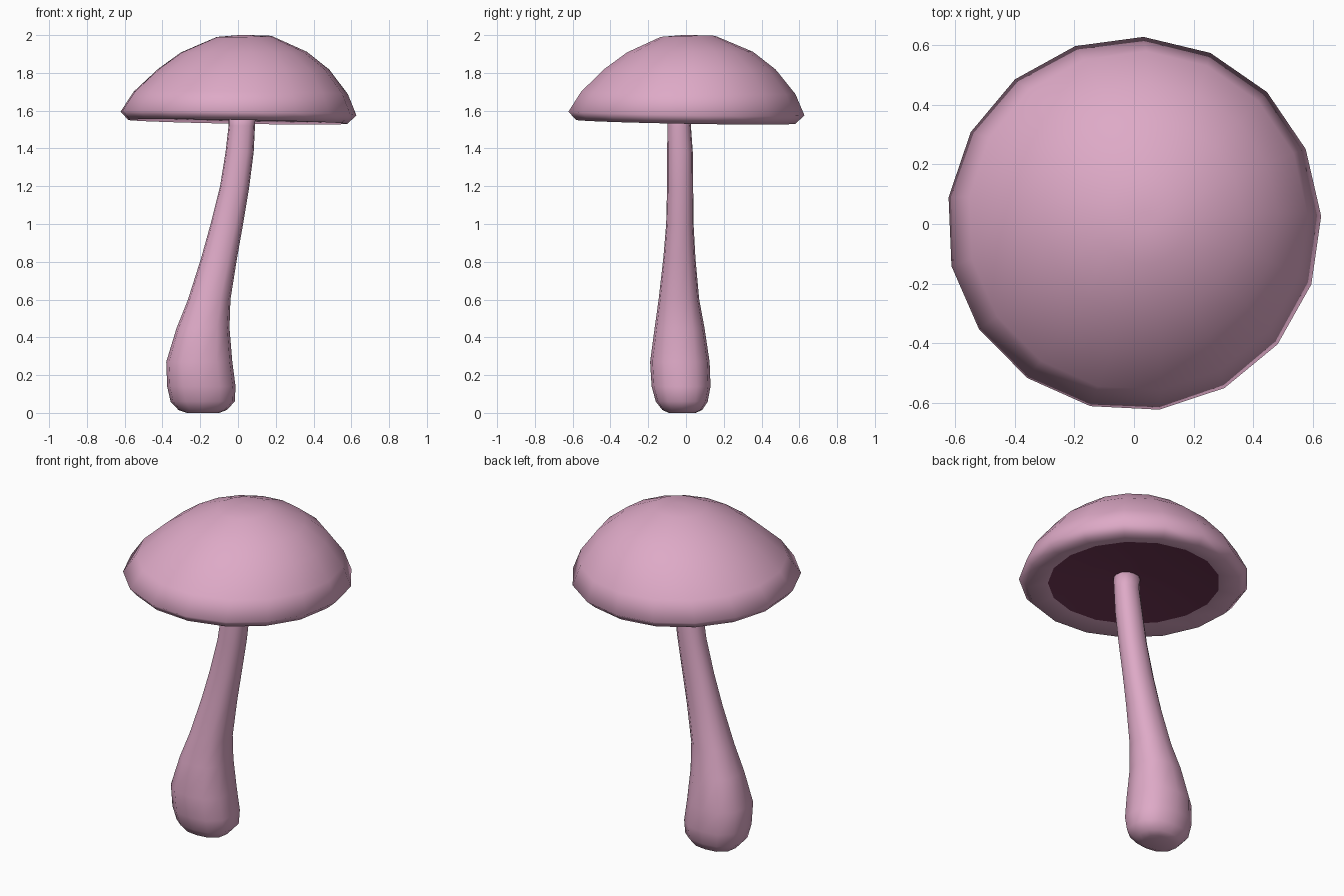
import bpy, bmesh, math

if "Cube" in bpy.data.objects:
    bpy.data.objects.remove(bpy.data.objects["Cube"])


def material(name, rgb):
    m = bpy.data.materials.new(name)
    m.diffuse_color = (*rgb, 1.0)
    m.use_nodes = True
    m.node_tree.nodes["Principled BSDF"].inputs["Base Color"].default_value = m.diffuse_color
    return m


pink = material("soft pink", (0.73, 0.40, 0.57))
plum = material("dark plum", (0.17, 0.04, 0.095))


def skin(name, rings, mats, mat_rule=lambda i: 0):
    """Bridge rings of points into a closed smooth tube with capped ends."""
    bm = bmesh.new()
    loops = [[bm.verts.new(p) for p in ring] for ring in rings]
    n = len(loops[0])
    for i, (a, b) in enumerate(zip(loops, loops[1:])):
        for k in range(n):
            j = (k + 1) % n
            f = bm.faces.new((a[k], a[j], b[j], b[k]))
            f.material_index = mat_rule(i)
    bm.faces.new(loops[0]).material_index = mat_rule(0)
    bm.faces.new(loops[-1]).material_index = mat_rule(len(loops) - 2)
    bmesh.ops.recalc_face_normals(bm, faces=bm.faces)
    for f in bm.faces:
        f.smooth = True
    me = bpy.data.meshes.new(name)
    bm.to_mesh(me)
    bm.free()
    for m in mats:
        me.materials.append(m)
    ob = bpy.data.objects.new(name, me)
    bpy.context.collection.objects.link(ob)
    return ob


# Cap: 17-sided, slightly tilted; gills below. (radius, z, x shift, y shift, tilt)
SIDES = 17
cap_profile = [
    (0.03, 2.0, 0.035, 0.01, 0.0),
    (0.145, 1.993, 0.032, 0.01, 0.02),
    (0.335, 1.91, 0.03, 0.02, 0.005),
    (0.455, 1.82, 0.028, 0.02, -0.004),
    (0.57, 1.695, 0.012, 0.01, -0.012),
    (0.628, 1.586, 0.0, 0.0, -0.017),
    (0.583, 1.541, -0.004, -0.004, -0.018),
    (0.47, 1.562, 0.0, 0.0, -0.018),
    (0.20, 1.585, 0.0, 0.0, -0.015),
    (0.05, 1.60, 0.02, -0.03, 0.0),
]


def cap_ring(r, z, ox, oy, tilt):
    pts = []
    for k in range(SIDES):
        a = math.radians(2.4) + 2 * math.pi * k / SIDES
        x, y = r * math.cos(a), r * math.sin(a)
        pts.append((x + ox, y + oy, min(2.0, z + tilt * (x + y))))
    return pts


skin("cap", [cap_ring(*p) for p in cap_profile], [pink, plum],
     lambda i: 1 if i >= 7 else 0)

# Stem: leaning, rounded-square section. (z, x min, x max, y min, y max)
stem_profile = [
    (0.0, -0.27, -0.10, -0.09, 0.05),
    (0.015, -0.315, -0.06, -0.125, 0.085),
    (0.06, -0.357, -0.017, -0.16, 0.115),
    (0.14, -0.375, -0.013, -0.182, 0.13),
    (0.27, -0.38, -0.03, -0.19, 0.125),
    (0.45, -0.325, -0.045, -0.166, 0.098),
    (0.60, -0.265, -0.04, -0.145, 0.07),
    (0.82, -0.195, -0.005, -0.12, 0.05),
    (1.00, -0.145, 0.027, -0.105, 0.04),
    (1.20, -0.095, 0.06, -0.10, 0.038),
    (1.38, -0.066, 0.083, -0.10, 0.036),
    (1.52, -0.05, 0.09, -0.098, 0.026),
    (1.61, -0.05, 0.095, -0.10, 0.03),
]


def stem_ring(z, x0, x1, y0, y1, n=12, power=2.6):
    pts = []
    for k in range(n):
        a = 2 * math.pi * k / n
        c, s = math.cos(a), math.sin(a)
        q = (abs(c) ** power + abs(s) ** power) ** (-1 / power)
        pts.append(((x0 + x1) / 2 + (x1 - x0) / 2 * c * q,
                    (y0 + y1) / 2 + (y1 - y0) / 2 * s * q, z))
    return pts


skin("stem", [stem_ring(*p) for p in stem_profile], [pink])
